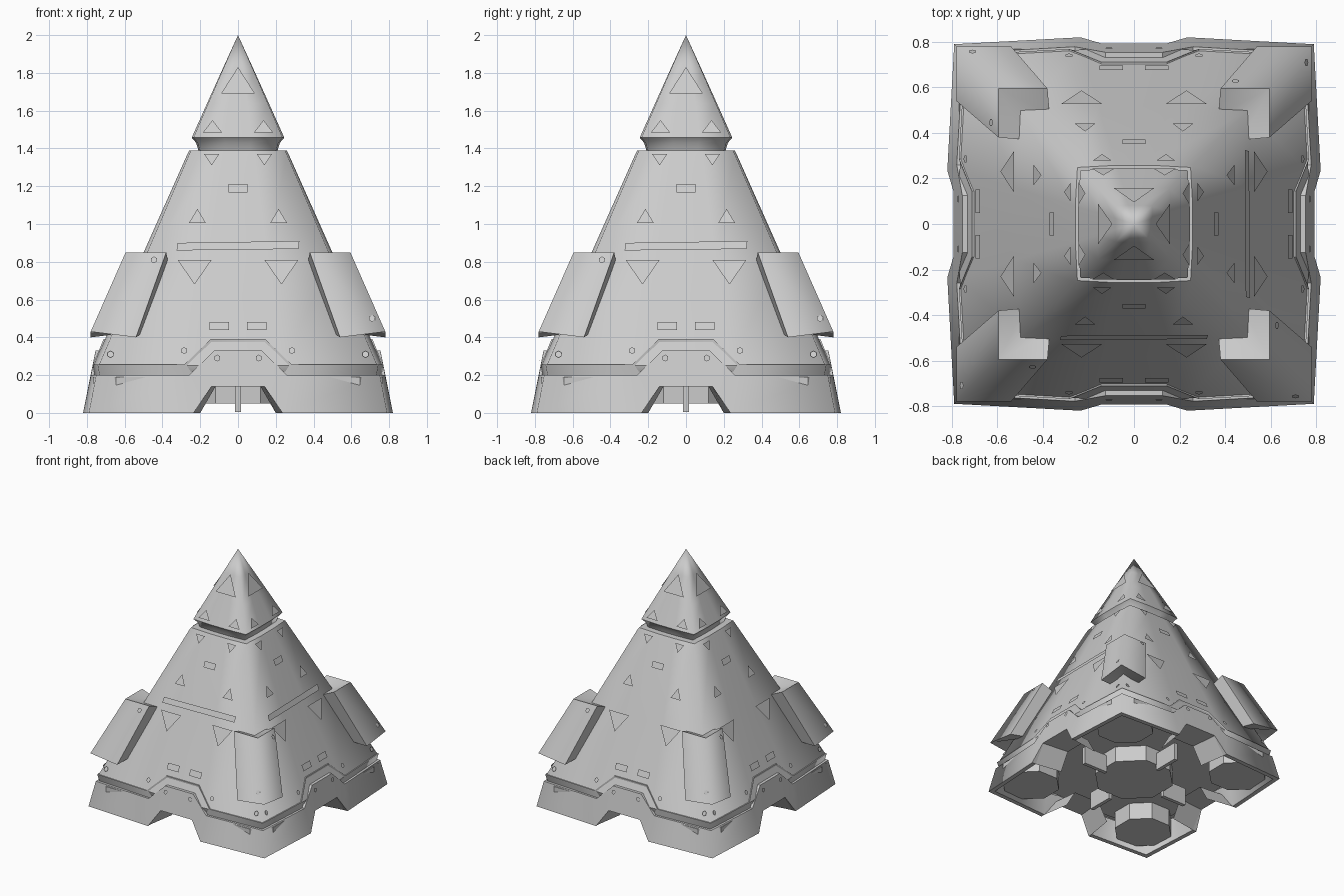
import bpy, bmesh, math
from mathutils import Vector, Matrix

cube = bpy.data.objects.get("Cube")
if cube:
    bpy.data.objects.remove(cube, do_unlink=True)

grey = bpy.data.materials.new("pale_grey")
grey.use_nodes = True
COLOUR = (0.6, 0.6, 0.6, 1)
grey.diffuse_color = COLOUR
bsdf = next(n for n in grey.node_tree.nodes if n.type == 'BSDF_PRINCIPLED')
bsdf.inputs["Base Color"].default_value = COLOUR
bsdf.inputs["Roughness"].default_value = 0.6

BULGE = 0.963          # corner half-width relative to the middle of a side
QUARTERS = range(4)


def turn(p, k):
    return Matrix.Rotation(k * math.pi / 2, 3, 'Z') @ Vector(p)


def finish(name, bm, smooth=True, recalc=True):
    """Weld, shade softly over the diagonal ridges, and keep other edges crisp."""
    bmesh.ops.remove_doubles(bm, verts=bm.verts, dist=0.0005)
    if recalc:
        bmesh.ops.recalc_face_normals(bm, faces=bm.faces)
    for f in bm.faces:
        f.smooth = smooth
    for e in bm.edges:
        ridge = all(abs(abs(v.co.x) - abs(v.co.y)) < 0.01 for v in e.verts)
        if not ridge and len(e.link_faces) == 2 and e.calc_face_angle() > 0.5:
            e.smooth = False
    me = bpy.data.meshes.new(name)
    bm.to_mesh(me)
    bm.free()
    me.materials.append(grey)
    ob = bpy.data.objects.new(name, me)
    bpy.context.collection.objects.link(ob)


def skin(bm, rows, closed):
    """Faces between consecutive rows of points."""
    vs = [[bm.verts.new(p) for p in row] for row in rows]
    n = len(rows[0])
    for a, b in zip(vs, vs[1:]):
        for i in range(n if closed else n - 1):
            j = (i + 1) % n
            bm.faces.new((a[i], a[j], b[j], b[i]))
    return vs


def ring(h, z):
    """Square section whose sides bulge a little."""
    c = h * BULGE
    side = [(-c, -c, z), (-0.3 * h, -h, z), (0.3 * h, -h, z)]
    return [turn(p, k) for k in QUARTERS for p in side]


def loft(name, profile, apex=None):
    bm = bmesh.new()
    vs = skin(bm, [ring(h, z) for h, z in profile], True)
    bm.faces.new(vs[0])
    if apex:
        tip = bm.verts.new((0, 0, apex))
        for i, v in enumerate(vs[-1]):
            bm.faces.new((v, vs[-1][(i + 1) % len(vs[-1])], tip))
    else:
        bm.faces.new(vs[-1])
    finish(name, bm)


# Main hull, and the pointed nose with its tapered neck
loft("hull", [(0.73, 0.18), (0.758, 0.22), (0.766, 0.25), (0.517, 0.81),
              (0.268, 1.37), (0.258, 1.39)])
loft("nose", [(0.208, 1.385), (0.222, 1.43), (0.245, 1.457),
              (0.163, 1.64), (0.082, 1.82)], apex=2.0)


def hull_half(z):
    return 0.766 - 0.4446 * (z - 0.25)


def nose_half(z):
    return 0.245 * (2 - z) / 0.54


def skirt_half(z):
    return 0.82 - 0.2 * z


def pod_half(z):
    return (0.595 + 0.44 * (0.85 - z)) / BULGE


def depth(half, x, z):
    """Distance from the axis to a bulged side at x, z."""
    h = half(z)
    t = min(max((abs(x) / h - 0.3) / (BULGE - 0.3), 0), 1)
    return h * (1 - (1 - BULGE) * t)


def band(name, half, low, high, steps, proud=0.0):
    """Arched band on all four sides; low/high list (x, z) from the middle outwards,
    steps list (uses the high edge, inset, fixed height)."""
    bm = bmesh.new()
    for k in QUARTERS:
        rows = []
        for top, inset, fixed in steps:
            edge = high if top else low
            row = []
            for s in (-1, 1):
                for x, z in (reversed(edge) if s < 0 else edge):
                    corner = x is None
                    c = half(z) * BULGE
                    y = (c if corner else depth(half, x, z)) + proud - inset
                    px = y if corner else x
                    row.append(turn((s * px, -y, z if fixed is None else fixed), k))
            rows.append(row)
        skin(bm, rows, False)
    finish(name, bm)


# Skirt around the foot, with an arch in the middle of each side
ARCH = [(0.14, 0.14), (0.235, 0), (None, 0)]
SKIRT_TOP = [(0.125, 0.33), (0.26, 0.2), (None, 0.2)]
band("skirt", skirt_half, ARCH, SKIRT_TOP,
     [(0, 0.06, 0.18), (0, 0.035, None), (0, 0, None), (1, 0, None), (1, 0.06, None)])
# Raised trim following the skirt
band("hull_trim", hull_half, SKIRT_TOP, [(0.145, 0.39), (0.285, 0.255), (None, 0.255)],
     [(0, 0.034, None), (1, 0, None), (1, 0.02, None)], proud=0.008)

# Short tunnels leading inwards from the arches
bm = bmesh.new()
for k in QUARTERS:
    outline = [(-0.235, 0), (-0.14, 0.14), (0.14, 0.14), (0.235, 0)]
    skin(bm, [[turn((x * w, -y, z), k) for x, z in outline]
              for y, w in ((0.785, 1), (0.56, 0.85))], False)
finish("arch_tunnels", bm, False)

# Sheared pods standing on the four ridges, their tops sloping inwards
POD_LOW = [(0.78, 0.78, 0.43), (0.54, 0.78, 0.4), (0.51, 0.62, 0.42), (0.62, 0.62, 0.46)]
POD_HIGH = [(0.595, 0.595, 0.85), (0.38, 0.595, 0.85), (0.37, 0.48, 0.8), (0.48, 0.48, 0.8)]
for k, place in enumerate(("back_left", "back_right", "front_right", "front_left")):
    bm = bmesh.new()
    for mirrored in (False, True):
        rows = [[turn((y, x, z) if mirrored else (x, y, z), k) for x, y, z in half]
                for half in (POD_LOW, POD_HIGH)]
        low, high = skin(bm, rows, False)
        bm.faces.new(low)
        bm.faces.new(high)
    finish("corner_pod_" + place, bm)


# Thin sheets laid just off the sides
def plates(name, shapes, half, lift, sides=QUARTERS):
    bm = bmesh.new()
    for k in sides:
        for shape in shapes:
            mid = sum(x for x, z in shape) / len(shape)
            bm.faces.new([bm.verts.new(turn((x, -depth(half, mid, z) - lift, z), k))
                          for x, z in shape])
    bm.normal_update()
    for f in bm.faces:
        if f.normal.dot(f.calc_center_median()) < 0:
            f.normal_flip()
    finish(name, bm, False, False)


def tri(x, base, tip, w):
    return [(x - w, base), (x + w, base), (x, tip)]


def rect(x, z, w, h):
    return [(x - w, z - h), (x + w, z - h), (x + w, z + h), (x - w, z + h)]


def hexagon(x, z, r=0.018):
    return [(x + r * math.sin(i * math.pi / 3), z + r * math.cos(i * math.pi / 3)) for i in range(6)]


def pair(make, x, *rest):
    return [make(s * x, *rest) for s in (-1, 1)]


plates("nose_large_plates", [tri(0, 1.69, 1.83, 0.09)], nose_half, 0.018)
plates("nose_small_plates", pair(tri, 0.135, 1.485, 1.55, 0.05), nose_half, 0.014)
plates("hull_triangles",
       pair(tri, 0.14, 1.37, 1.31, 0.04) + pair(tri, 0.215, 1.005, 1.08, 0.045)
       + pair(tri, 0.23, 0.81, 0.68, 0.09), hull_half, 0.015)
plates("hull_rectangles", [rect(0, 1.19, 0.05, 0.022)] + pair(rect, 0.1, 0.46, 0.052, 0.022),
       hull_half, 0.014)
plates("long_bars", [[(-0.325, 0.86), (0.32, 0.868), (0.325, 0.91), (-0.32, 0.9)]],
       hull_half, 0.014, (0, 1))
plates("hull_bolts", pair(hexagon, 0.285, 0.33) + pair(hexagon, 0.675, 0.31), hull_half, 0.014)
plates("skirt_bolts", pair(hexagon, 0.11, 0.29), skirt_half, 0.01)
plates("pod_bolts", [hexagon(-0.445, 0.81), hexagon(0.71, 0.5)], pod_half, 0.006)


# Eight-sided drums under the hull, closed at the bottom
def drum(name, x, y, r, low):
    bm = bmesh.new()
    vs = skin(bm, [[(x + q * math.cos((i + 0.5) * math.pi / 4),
                     y + q * math.sin((i + 0.5) * math.pi / 4), z) for i in range(8)]
                   for q, z in ((r, 0.19), (r, low))], True)
    bm.faces.new(vs[0])
    bm.faces.new(vs[1])
    finish(name, bm, False)


drum("centre_drum", 0, 0, 0.31, 0.05)
for sx in (-1, 1):
    for sy in (-1, 1):
        drum("corner_drum", sx * 0.56, sy * 0.56, 0.225, 0.04)

# Upright fins between the centre drum and the arches
bm = bmesh.new()
for k in QUARTERS:
    vs = skin(bm, [[turn((x, y, z), k) for x, y in
                    ((-0.015, -0.5), (0.015, -0.5), (0.015, -0.28), (-0.015, -0.28))]
                   for z in (0.005, 0.15)], True)
    bm.faces.new(vs[0])
    bm.faces.new(vs[1])
finish("fins", bm, False)
